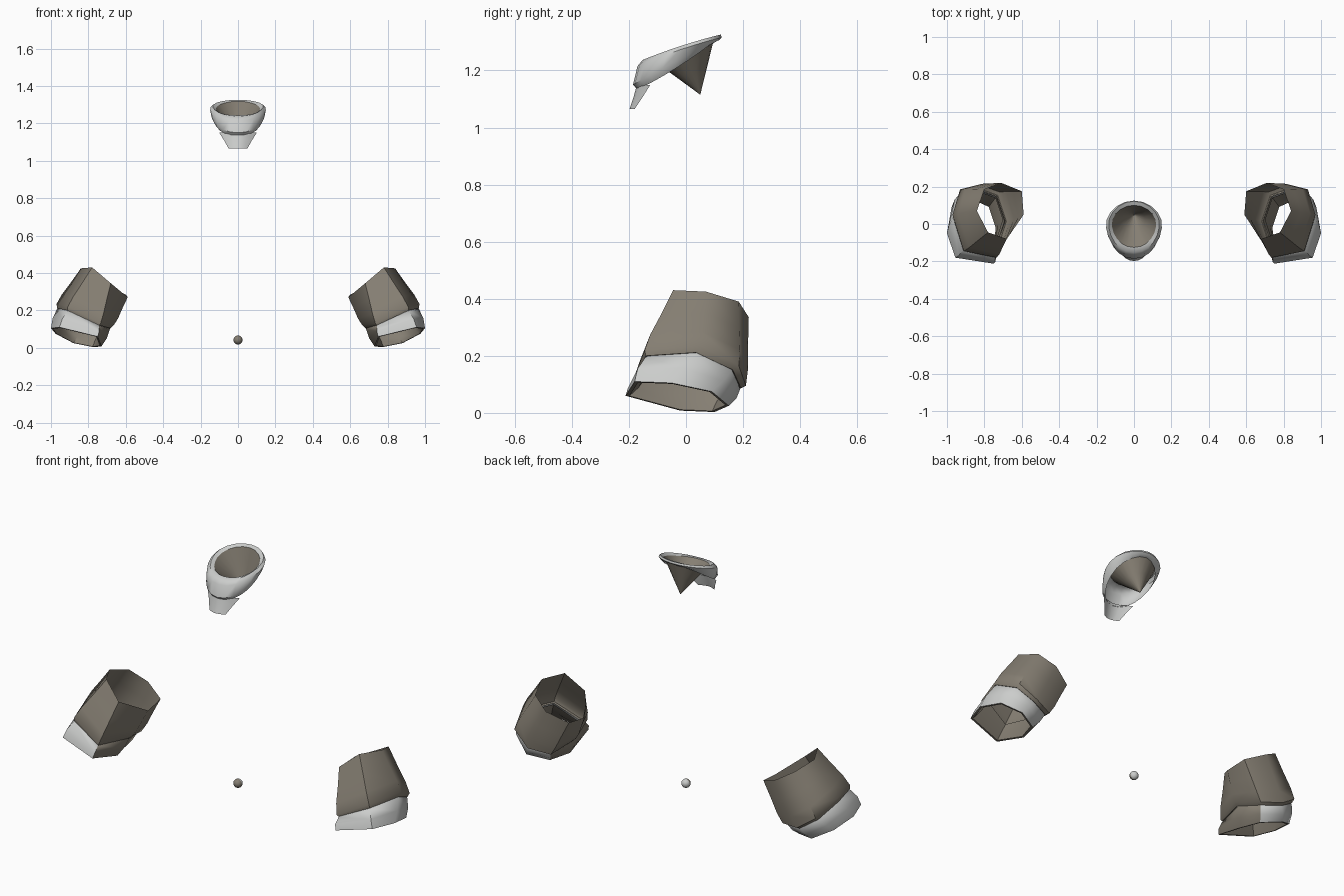
import bpy, bmesh, math
from mathutils import Vector

if "Cube" in bpy.data.objects:
    bpy.data.objects.remove(bpy.data.objects["Cube"])


def material(name, rgb):
    m = bpy.data.materials.new(name)
    m.diffuse_color = (*rgb, 1)
    m.use_nodes = True
    m.node_tree.nodes["Principled BSDF"].inputs["Base Color"].default_value = m.diffuse_color
    return m


BROWN = material("taupe cloth", (0.235, 0.21, 0.17))
WHITE = material("pale trim", (0.60, 0.61, 0.60))


def finish(name, bm, angle=50):
    me = bpy.data.meshes.new(name)
    bm.to_mesh(me)
    bm.free()
    me.materials.append(BROWN)
    me.materials.append(WHITE)
    ob = bpy.data.objects.new(name, me)
    bpy.context.collection.objects.link(ob)
    bpy.ops.object.select_all(action='DESELECT')
    ob.select_set(True)
    bpy.context.view_layer.objects.active = ob
    bpy.ops.object.shade_smooth_by_angle(angle=math.radians(angle))
    return ob


def loft(name, rings, colour, side=1, closed=True, angle=50):
    """Skin a list of rings; colour(row, column) gives the material slot."""
    bm = bmesh.new()
    vs = [[bm.verts.new((p[0] * side, p[1], p[2])) for p in r] for r in rings]
    n = len(rings[0])
    for i in range(len(rings) - 1):
        for j in range(n if closed else n - 1):
            k = (j + 1) % n
            quad = [vs[i][j], vs[i][k], vs[i + 1][k], vs[i + 1][j]]
            f = bm.faces.new(quad if side > 0 else quad[::-1])
            f.material_index = colour(i, j)
    return finish(name, bm, angle)


def mix(a, b, t):
    return [p.lerp(q, t) for p, q in zip(a, b)]


def scale(ring, s):
    c = sum(ring, Vector()) / len(ring)
    return [c + (p - c) * s for p in ring]


# Seven-sided sleeve rings: upper opening, sleeve hem, cuff opening
top = [Vector(p) for p in ((.84, .07, .425), (.80, .185, .39), (.71, .22, .335), (.60, .175, .285),
                           (.59, .05, .27), (.68, -.08, .345), (.78, -.045, .43))]
hem = [Vector(p) for p in ((.97, .05, .235), (.93, .185, .165), (.83, .21, .095), (.715, .17, .075),
                           (.665, .02, .12), (.735, -.18, .13), (.91, -.145, .22))]
rim = [Vector(p) for p in ((1.0, -.05, .105), (.975, .09, .075), (.88, .15, .025), (.77, .10, .003),
                           (.73, -.02, .008), (.75, -.212, .06), (.955, -.18, .11))]

for side, label in ((1, "right"), (-1, "left")):
    # Sleeve tube with a turned-in hem
    loft(label + "_sleeve",
         [top, scale(mix(top, hem, .4), 1.01), scale(mix(top, hem, .75), 1.03),
          hem, scale(mix(hem, rim, .15), .95), scale(mix(hem, rim, .1), .86)],
         lambda i, j: 0, side)
    # Cuff: pale outside, cloth on the inward-facing sides and lining
    loft(label + "_cuff",
         [scale(mix(hem, rim, .05), .86), scale(mix(hem, rim, .2), .95),
          scale(mix(hem, rim, .6), 1.02), rim, scale(rim, .93),
          scale(mix(hem, rim, .6), .84), scale(mix(hem, rim, .05), .80)],
         lambda i, j: 1 if i < 3 and j not in (3, 4) else 0, side)

# Collar: sloped rings that are thin at the back and deep at the front
N = 20


def collar_ring(rx, y_front, y_back, z_front, z_side, z_back):
    pts = []
    for i in range(N):
        a = math.tau * i / N
        c = math.cos(a)                      # 1 = back, -1 = front
        y = (y_back + y_front) / 2 + c * (y_back - y_front) / 2
        x = rx * math.sin(a) * (1 + .10 * math.sin(a) ** 2 * c)
        z = z_side + c * (z_back - z_front) / 2 + c * c * ((z_back + z_front) / 2 - z_side)
        pts.append(Vector((x, y, z)))
    return pts


inner = collar_ring(.118, -.125, .10, 1.243, 1.275, 1.318)
loft("collar",
     [inner,
      collar_ring(.135, -.152, .122, 1.237, 1.287, 1.326),
      collar_ring(.149, -.170, .125, 1.215, 1.272, 1.316),
      collar_ring(.141, -.186, .115, 1.150, 1.232, 1.306),
      collar_ring(.125, -.170, .100, 1.133, 1.208, 1.302)],
     lambda i, j: 1)

# Pointed cloth lining hanging inside the collar
tip = Vector((0, .05, 1.115))
loft("collar_lining", [inner, mix(inner, [tip] * N, .5), mix(inner, [tip] * N, .995)],
     lambda i, j: 0)

# Tapered tab below the collar front
tab = []
for half, y_mid, y_edge, z in ((.10, -.172, -.125, 1.15), (.075, -.183, -.15, 1.11), (.05, -.198, -.18, 1.065)):
    tab.append([Vector((half * t, y_mid + (y_edge - y_mid) * t * t, z)) for t in (-1, -.5, 0, .5, 1)])
loft("collar_tab", tab, lambda i, j: 1, closed=False)

# Small button: cloth front, pale back
bm = bmesh.new()
bmesh.ops.create_uvsphere(bm, u_segments=16, v_segments=10, radius=.024)
for f in bm.faces:
    f.material_index = 1 if f.calc_center_median().y > 0 else 0
bmesh.ops.translate(bm, verts=bm.verts, vec=(0, 0, .042))
finish("button", bm)
